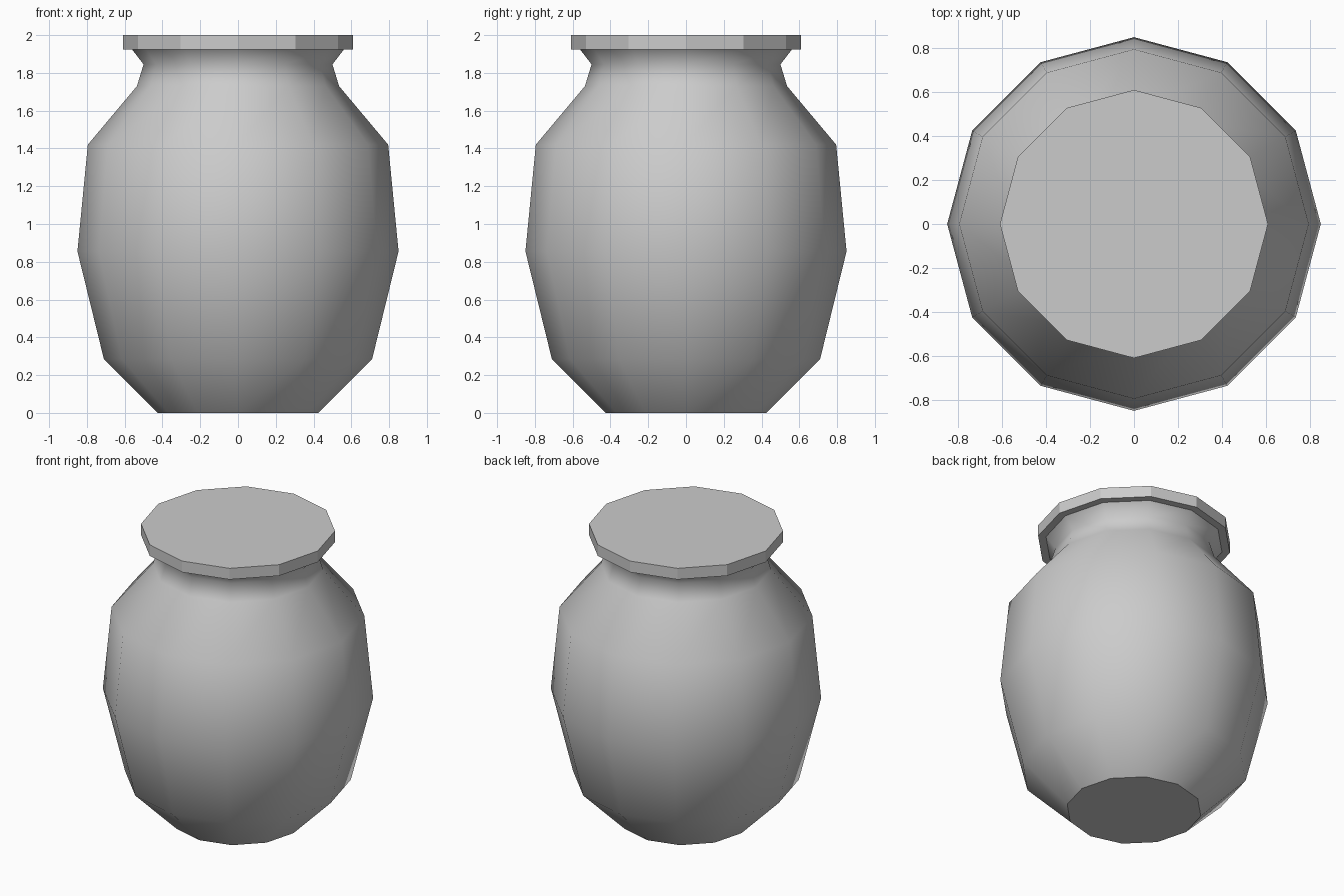
import bpy, bmesh, math

if "Cube" in bpy.data.objects:
    bpy.data.objects.remove(bpy.data.objects["Cube"])

SIDES = 12


def lathe(name, profile, smooth, cap_top):
    """Revolve (radius, z) points round the z axis; the bottom is always capped."""
    bm = bmesh.new()
    rings = []
    for r, z in profile:
        rings.append([bm.verts.new((r * math.cos(math.tau * i / SIDES),
                                    r * math.sin(math.tau * i / SIDES), z))
                      for i in range(SIDES)])
    for low, high in zip(rings, rings[1:]):
        for i in range(SIDES):
            j = (i + 1) % SIDES
            face = bm.faces.new((low[i], low[j], high[j], high[i]))
            face.smooth = smooth
    bm.faces.new(rings[0][::-1])
    if cap_top:
        bm.faces.new(rings[-1])
    mesh = bpy.data.meshes.new(name)
    bm.to_mesh(mesh)
    bm.free()
    obj = bpy.data.objects.new(name, mesh)
    bpy.context.collection.objects.link(obj)
    return obj


# Rounded jar body with pinched neck and flared mouth, flat base
lathe("jar_body", [(0.425, 0), (0.71, 0.285), (0.85, 0.855), (0.795, 1.42),
                   (0.535, 1.73), (0.50, 1.845), (0.56, 1.923)],
      smooth=True, cap_top=False)

# Flat faceted lid
lathe("lid", [(0.61, 1.923), (0.61, 2.0)], smooth=False, cap_top=True)
